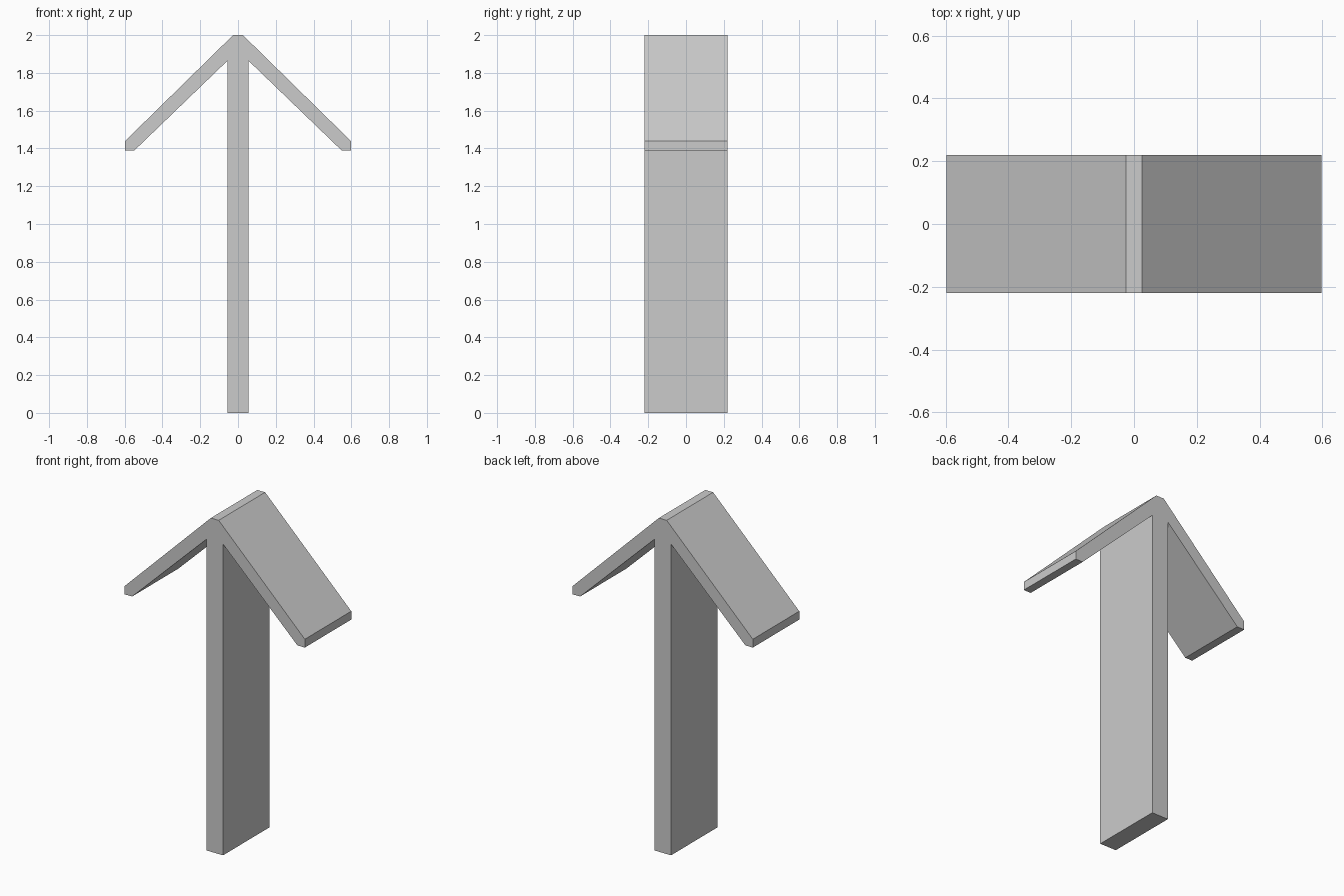
import bpy
import bmesh

# Remove the default cube
cube = bpy.data.objects.get("Cube")
if cube:
    bpy.data.objects.remove(cube, do_unlink=True)

DEPTH = 0.44

# Plain grey material
grey = bpy.data.materials.new("light_grey")
grey.use_nodes = True
colour = (0.6, 0.6, 0.6, 1.0)
grey.diffuse_color = colour
grey.node_tree.nodes["Principled BSDF"].inputs["Base Color"].default_value = colour

# Half outline: post foot, underside of roof, eave, ridge
half = [(0.055, 0.0), (0.055, 1.865), (0.548, 1.39),
        (0.597, 1.39), (0.597, 1.44), (0.026, 2.0)]
outline = half + [(-x, z) for x, z in reversed(half)]

# Post with pitched roof, extruded front to back as one solid
bm = bmesh.new()
face = bm.faces.new([bm.verts.new((x, -DEPTH / 2, z)) for x, z in outline])
extruded = bmesh.ops.extrude_face_region(bm, geom=[face], use_keep_orig=True)
moved = [g for g in extruded["geom"] if isinstance(g, bmesh.types.BMVert)]
bmesh.ops.translate(bm, verts=moved, vec=(0, DEPTH, 0))
bmesh.ops.recalc_face_normals(bm, faces=bm.faces[:])

mesh = bpy.data.meshes.new("post_with_pitched_roof")
bm.to_mesh(mesh)
bm.free()
mesh.materials.append(grey)
post = bpy.data.objects.new("post_with_pitched_roof", mesh)
bpy.context.collection.objects.link(post)
